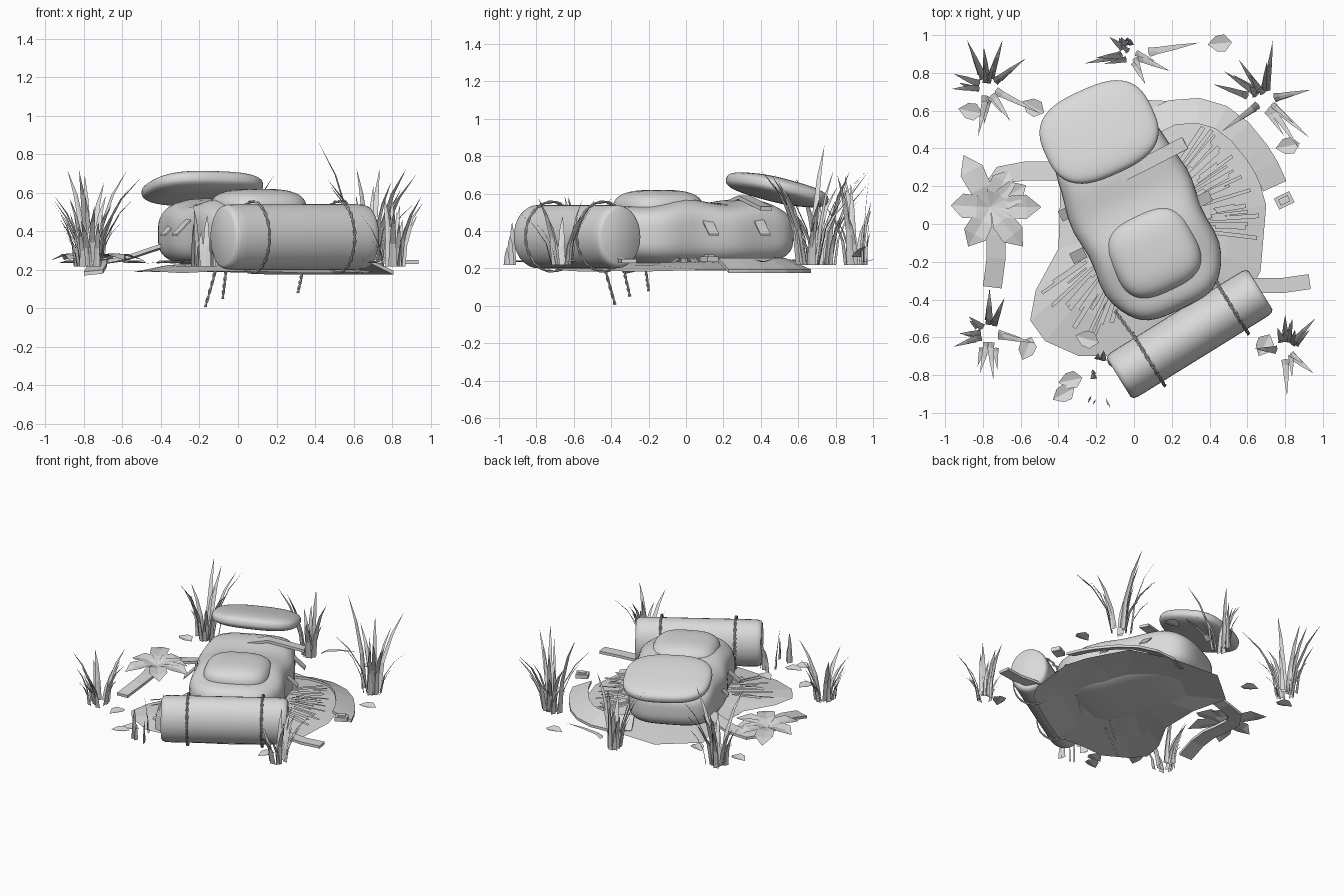
import bpy, bmesh, math, random
from mathutils import Vector, Matrix

if "Cube" in bpy.data.objects:
    bpy.data.objects.remove(bpy.data.objects["Cube"])

random.seed(11)
grey = bpy.data.materials.new("warm_grey")
grey.diffuse_color = (0.7, 0.7, 0.7, 1)
grey.use_nodes = True
grey.node_tree.nodes["Principled BSDF"].inputs["Base Color"].default_value = grey.diffuse_color
TILT = math.radians(25)          # heading of the pack on the ground


def finish(name, bm, smooth=False):
    me = bpy.data.meshes.new(name)
    bm.to_mesh(me)
    bm.free()
    me.materials.append(grey)
    ob = bpy.data.objects.new(name, me)
    bpy.context.collection.objects.link(ob)
    if smooth:
        bpy.ops.object.select_all(action='DESELECT')
        bpy.context.view_layer.objects.active = ob
        ob.select_set(True)
        bpy.ops.object.shade_smooth_by_angle(angle=math.radians(50))
    return ob


def cushion(name, centre, half, power=4, rot=(0, 0, TILT), shape=None):
    """Rounded box: a subdivided cube pulled onto a super-ellipsoid."""
    bm = bmesh.new()
    bmesh.ops.create_cube(bm, size=2)
    bmesh.ops.subdivide_edges(bm, edges=bm.edges[:], cuts=13, use_grid_fill=True)
    turn = Matrix.Rotation(rot[2], 3, 'Z') @ Matrix.Rotation(rot[0], 3, 'X') @ Matrix.Rotation(rot[1], 3, 'Y')
    for v in bm.verts:
        p = v.co / sum(abs(c) ** power for c in v.co) ** (1 / power)
        p = Vector(a * b for a, b in zip(p, half))
        if shape:
            p = shape(p)
        v.co = turn @ p + Vector(centre)
    return finish(name, bm, True)


def ribbon(name, pts, width, drop=0, thick=0.02):
    """Flat strap along a path; drop lowers its left-hand edge."""
    bm = bmesh.new()
    pts = [Vector(p) for p in pts]
    rows = []
    for i, p in enumerate(pts):
        d = pts[min(i + 1, len(pts) - 1)] - pts[max(i - 1, 0)]
        side = Vector((-d.y, d.x, 0)).normalized() * width / 2
        low, t = Vector((0, 0, drop / 2)), Vector((0, 0, thick))
        rows.append([bm.verts.new(c) for c in (p - side + low, p + side - low, p + side - low - t, p - side + low - t)])
    for a, b in zip(rows, rows[1:]):
        for k in range(4):
            bm.faces.new((a[k], a[(k + 1) % 4], b[(k + 1) % 4], b[k]))
    bm.faces.new(rows[0][::-1])
    bm.faces.new(rows[-1])
    bmesh.ops.recalc_face_normals(bm, faces=bm.faces[:])
    return finish(name, bm)


def rope(name, pts, closed=False, r=0.0045):
    """Two twisted strands following a path."""
    for s in range(2):
        cu = bpy.data.curves.new(name, 'CURVE')
        cu.dimensions, cu.bevel_depth, cu.bevel_resolution = '3D', r, 1
        sp = cu.splines.new('POLY')
        sp.points.add(len(pts) - 1)
        for i, p in enumerate(pts):
            a = i * 1.1 + s * math.pi
            sp.points[i].co = (p[0] + r * math.cos(a), p[1] + r * math.cos(a), p[2] + r * math.sin(a), 1)
        sp.use_cyclic_u = closed
        cu.materials.append(grey)
        bpy.context.collection.objects.link(bpy.data.objects.new(name, cu))


def line(a, b, n):
    return [Vector(a).lerp(Vector(b), i / n) for i in range(n + 1)]


# Ground patch: a low cone with a ragged outline
outline = [(-.55, -.51), (-.52, -.35), (-.40, -.13), (-.39, .18), (-.46, .45), (-.2, .67), (.2, .65), (.5, .55),
           (.65, .27), (.70, .10), (.67, -.25), (.60, -.38), (.35, -.55), (.1, -.71), (-.15, -.70), (-.29, -.70),
           (-.47, -.62)]
bm = bmesh.new()
rings = [[bm.verts.new((.06 + (x - .06) * s, y * s, z + random.uniform(-.006, .006))) for x, y in outline]
         for s, z in ((1, .188), (.7, .218), (.35, .24))]
n = len(outline)
for a, b in zip(rings, rings[1:]):
    for i in range(n):
        bm.faces.new((a[i], a[(i + 1) % n], b[(i + 1) % n], b[i]))
bm.faces.new(rings[-1])
finish("ground_patch", bm)


# Pack body, with soft sags along its length
def sag(p):
    if p.z > 0:
        p.z *= 1.02 - .09 * math.cos((p.y - .10) * 14) - .2 * max(0, p.y - .25)
    p.x *= 1 + .03 * math.sin(p.y * 16)
    return p


cushion("pack_body", (.025, .03, .385), (.335, .53, .175), 3.6, shape=sag)
cushion("front_pocket", (.105, -.15, .50), (.235, .22, .12), 3)
cushion("top_lid", (-.185, .487, .62), (.308, .245, .06), 2.8, rot=(math.radians(-14), math.radians(2), TILT))

# Straps on the pack: one across the top, short tabs at the sides
ribbon("upper_strap", [(-.18, .20, .54), (.04, .31, .59), (.27, .43, .53)], .07)
for x, y, s in ((.385, .14, 1), (.255, .415, 1), (-.31, -.175, -1), (-.37, .05, -1)):
    ribbon("strap_tab", line((x - .05 * s, y - .025 * s, .46), (x + .02 * s, y + .01 * s, .385), 1), .06, thick=.01)

# Shoulder straps lying on the ground
ribbon("right_shoulder_strap", [(.08, .53, .23), (.2, .59, .225), (.34, .60, .225), (.46, .565, .225),
                                (.56, .49, .225), (.65, .38, .225), (.70, .30, .225), (.745, .20, .225)], .135, .06)
ribbon("left_shoulder_strap", [(-.30, .28, .36), (-.43, .28, .32), (-.58, .28, .27), (-.70, .26, .25), (-.76, .17, .25),
                               (-.755, .05, .25), (-.73, -.06, .245), (-.73, -.18, .23), (-.75, -.335, .195)], .10, -.01)
ribbon("loose_strap", [(.52, -.33, .26), (.70, -.325, .255), (.79, -.325, .25), (.93, -.305, .25)], .08)

# Bedroll: an oval cylinder with softened ends
a, b = Vector((-.08, -.815, .37)), Vector((.67, -.35, .37))
axis = (b - a).normalized()
side = Vector((-axis.y, axis.x, 0))
bm = bmesh.new()
profile = [(0, .86), (.012, .95), (.035, .99), (.08, 1), (.5, 1), (.92, 1), (.965, .99), (.988, .95), (1, .86)]
rows = []
for t, s in profile:
    c = a.lerp(b, t)
    rows.append([bm.verts.new(c + side * .138 * s * math.cos(k * math.tau / 32)
                              + Vector((0, 0, .17 * s * math.sin(k * math.tau / 32)))) for k in range(32)])
for p, q in zip(rows, rows[1:]):
    for k in range(32):
        bm.faces.new((p[k], q[k], q[(k + 1) % 32], p[(k + 1) % 32]))
bm.faces.new(rows[0])
bm.faces.new(rows[-1][::-1])
bmesh.ops.recalc_face_normals(bm, faces=bm.faces[:])
finish("bedroll", bm, True)

# Ropes tying the bedroll, and their hanging ends
for t, start in ((.21, (-.10, -.46, .42)), (.80, (.42, -.27, .42))):
    c = a.lerp(b, t)
    rope("bedroll_rope", [c + side * .165 * math.cos(k * math.tau / 60)
                          + Vector((0, 0, .185 * math.sin(k * math.tau / 60))) for k in range(60)], True)
    rope("rope_lead", line(start, c + side * .12 + Vector((0, 0, .11)), 14))
for p, q in (((-.17, -.38, .007), (-.11, -.44, .22)), ((-.08, -.30, .05), (-.06, -.34, .22)),
             ((.31, -.20, .08), (.34, -.22, .22))):
    rope("rope_end", line(p, q, 14))


# Grass
def blade(bm, root, lean, height, width):
    """Folded tapering blade bending outwards."""
    lean = Vector((*lean, 0))
    out = lean.normalized()
    across = Vector((-out.y, out.x, 0)) * width / 2
    prev = None
    for t in (0, .35, .7):
        c = root + lean * t ** 1.8 + Vector((0, 0, height * (1.2 * t - .2 * t * t)))
        w = across * (1 - t * .7)
        row = [bm.verts.new(c - w), bm.verts.new(c - out * width * .12 * (1 - t)), bm.verts.new(c + w)]
        if prev:
            for k in (0, 1):
                bm.faces.new((prev[k], prev[k + 1], row[k + 1], row[k]))
        prev = row
    tip = bm.verts.new(root + lean + Vector((0, 0, height)))
    for k in (0, 1):
        bm.faces.new((prev[k], prev[k + 1], tip))


# Each clump: root, height, and how far its main blades lean
clumps = [
    (-.775, .725, .50, [(-.11, .25), (-.02, .21), (.08, .25), (.2, .15), (-.18, .07), (-.19, -.01), (-.05, -.26),
                        (.12, -.18), (.28, -.14)]),
    (.695, .66, .51, [(.04, .31), (-.22, .15), (-.14, .21), (-.08, .13), (.24, .05), (.23, -.2), (.18, -.26), (-.23, -.17)]),
    (-.02, .90, .48, [(-.24, -.05), (-.18, -.02), (-.11, .09), (0, .08), (-.05, .09), (.08, -.16), (.21, -.09)]),
    (-.765, -.58, .37, [(-.19, -.07), (-.16, 0), (0, .24), (.08, .19), (-.05, -.21), (.02, -.24), (.24, -.05), (-.11, .09)]),
    (.80, -.67, .36, [(0, .19), (.04, .17), (.16, .17), (-.04, .12), (-.16, .01), (.01, -.24), (.15, -.12)]),
    (-.17, -.77, .31, [(-.06, -.05), (.01, .1), (.08, .06)]),
    (-.19, -.95, .23, [(-.04, .02), (.05, .01)])]
for x, y, height, leans in clumps:
    bm = bmesh.new()
    for i, lean in enumerate(leans):
        d = Vector(lean).normalized() * .05
        root = Vector((x + d.x, y + d.y, .217))
        size = 1 if i % 3 == 0 else random.uniform(.6, .95)
        blade(bm, root, Vector(lean) - d, height * size, .045)
        # shorter companion blade
        jit = Vector((random.uniform(-.03, .03), random.uniform(-.03, .03), 0))
        blade(bm, root + jit, (Vector(lean) - d) * .6, height * size * random.uniform(.5, .9), .035)
    if (x, y) == (.695, .66):
        blade(bm, Vector((.60, .68, .217)), (-.18, .06), .64, .045)
    if (x, y) == (-.02, .90):
        blade(bm, Vector((.08, .91, .26)), (.265, .05), .06, .05)
    finish("grass_clump", bm)

# Flattened straw fanning out over the patch
bm = bmesh.new()
for lo, hi, count, near, far in ((-.15, 1.0, 24, .33, .64), (3.75, 4.45, 17, .30, .68)):
    for i in range(count):
        ang = lo + (hi - lo) * i / count + random.uniform(-.04, .04)
        d = Vector((math.cos(ang), math.sin(ang), 0))
        s = Vector((-d.y, d.x, 0)) * random.uniform(.005, .013)
        p = d * random.uniform(near, near + .08) + Vector((.03, 0, .255))
        q = d * random.uniform(near + .18, far) + Vector((.03, 0, .232))
        bm.faces.new([bm.verts.new(v) for v in (p - s, q - s, q + s, p + s)])
finish("flattened_straw", bm)


# Leaves: two folded halves about a midrib
def leaf(name, x, y, z, ang, length, width, lift=0):
    bm = bmesh.new()
    d = Vector((math.cos(ang), math.sin(ang), 0))
    s = Vector((-d.y, d.x, 0)) * width / 2
    o, up = Vector((x, y, z)), Vector((0, 0, .012))
    rib = [bm.verts.new(o + d * length * t + Vector((0, 0, lift * math.sin(t * math.pi)))) for t in (0, .35, .7, 1)]
    for k in (-1, 1):
        e = [bm.verts.new(rib[i].co + s * k * w + up) for i, w in ((1, .9), (2, 1))]
        f = [(rib[0], rib[1], e[0]), (rib[1], rib[2], e[1], e[0]), (rib[2], rib[3], e[1])]
        for c in f:
            bm.faces.new(c if k < 0 else c[::-1])
    finish(name, bm)


for x, y, ang in ((.39, .95, .1), (-.93, .61, -.2), (-.59, .65, -.5), (.75, .40, .2), (-.59, -.72, 1.2), (-.31, -.59, -.3),
                  (-.43, -.93, .5), (-.40, -.84, .2), (.66, -.70, 1.1)):
    leaf("fallen_leaf", x, y, .235, ang, .13, .09)
for ang, length in ((2.05, .31), (1.1, .22), (3.1, .21), (0, .27), (4.2, .24), (5.4, .27), (.55, .22)):
    leaf("broad_leaf", -.76, .09, .25, ang, length, .13, .025)

# Buckle at the loose end of the right strap
bm = bmesh.new()
for sx, sy in ((.09, .065), (.055, .035)):
    bmesh.ops.create_cube(bm, size=1, matrix=Matrix.Translation((.795, .125, .25 + (.01 if sx < .08 else 0)))
                          @ Matrix.Rotation(.45, 4, 'Z') @ Matrix.Diagonal((sx, sy, .03, 1)))
finish("buckle", bm)
